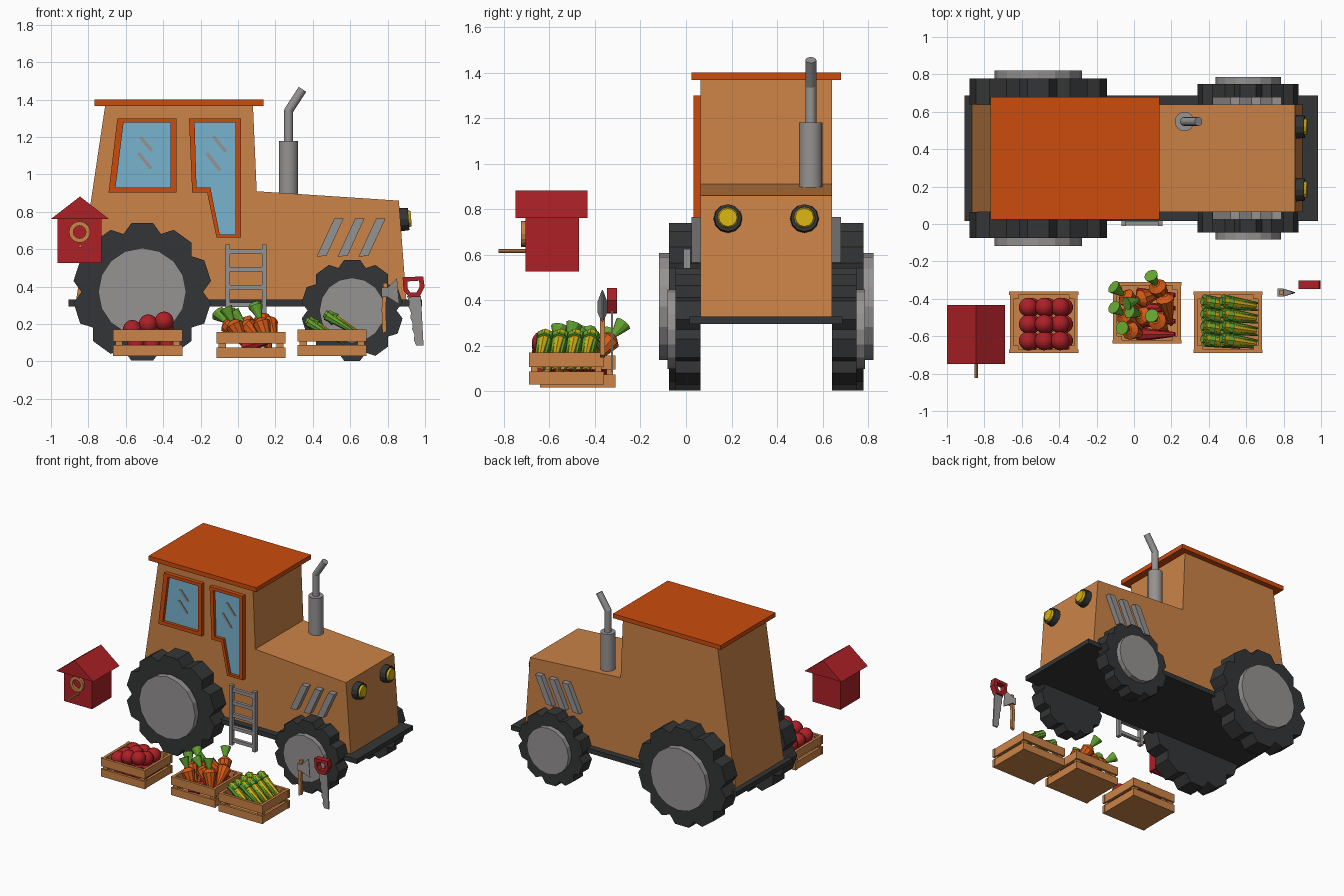
import bpy, bmesh, math
from mathutils import Vector, Matrix

if "Cube" in bpy.data.objects:
    bpy.data.objects.remove(bpy.data.objects["Cube"])

def material(name, r, g, b):
    lin = [((c / 255 + 0.055) / 1.055) ** 2.4 for c in (r, g, b)]
    m = bpy.data.materials.new(name)
    m.diffuse_color = (*lin, 1)
    m.use_nodes = True
    m.node_tree.nodes["Principled BSDF"].inputs["Base Color"].default_value = m.diffuse_color
    return m

TAN = material("tan", 203, 131, 71)
ORANGE = material("roof orange", 204, 76, 14)
DARK = material("rubber dark", 52, 53, 54)
GREY = material("metal grey", 150, 146, 146)
BLUE = material("glass blue", 120, 180, 206)
YELLOW = material("yellow", 214, 178, 18)
RED = material("red", 172, 32, 38)
GREEN = material("leaf green", 100, 164, 48)
CARROT = material("carrot orange", 216, 90, 22)

CY = 0.352  # tractor centre line in y

def finish(name, bm, mat, smooth=False):
    bmesh.ops.recalc_face_normals(bm, faces=bm.faces)
    me = bpy.data.meshes.new(name)
    bm.to_mesh(me)
    bm.free()
    me.materials.append(mat)
    if smooth:
        for p in me.polygons:
            p.use_smooth = True
        me.set_sharp_from_angle(angle=math.radians(40))
    ob = bpy.data.objects.new(name, me)
    bpy.context.collection.objects.link(ob)
    return ob

def prism(name, pts, y0, y1, mat):
    """Extrude an x-z outline from y0 to y1."""
    bm = bmesh.new()
    a = [bm.verts.new((x, y0, z)) for x, z in pts]
    b = [bm.verts.new((x, y1, z)) for x, z in pts]
    bm.faces.new(a)
    bm.faces.new(b)
    n = len(pts)
    for i in range(n):
        j = (i + 1) % n
        bm.faces.new((a[i], a[j], b[j], b[i]))
    return finish(name, bm, mat)

def frame(name, outer, inner, y0, y1, mat):
    """Ring between two matching x-z outlines, from y0 to y1."""
    bm = bmesh.new()
    loops = [[bm.verts.new((x, y, z)) for x, z in pts]
             for pts, y in ((outer, y0), (inner, y0), (inner, y1), (outer, y1))]
    n = len(outer)
    for k in range(4):
        p, q = loops[k], loops[(k + 1) % 4]
        for i in range(n):
            j = (i + 1) % n
            bm.faces.new((p[i], p[j], q[j], q[i]))
    return finish(name, bm, mat)

def box(name, x0, x1, y0, y1, z0, z1, mat):
    return prism(name, [(x0, z0), (x1, z0), (x1, z1), (x0, z1)], y0, y1, mat)

def rod(name, p, q, r1, r2, mat, n=12, smooth=False):
    """Cylinder or cone from p to q."""
    p, q = Vector(p), Vector(q)
    d = q - p
    mtx = Matrix.Translation((p + q) / 2) @ d.to_track_quat('Z', 'Y').to_matrix().to_4x4()
    bm = bmesh.new()
    bmesh.ops.create_cone(bm, cap_ends=True, segments=n, radius1=r1, radius2=r2,
                          depth=d.length, matrix=mtx)
    return finish(name, bm, mat, smooth)

def ball(name, c, r, mat):
    bm = bmesh.new()
    bmesh.ops.create_uvsphere(bm, u_segments=14, v_segments=9, radius=r,
                              matrix=Matrix.Translation(c))
    return finish(name, bm, mat, True)

# Tractor body, base plate and roof
prism("tractor_body", [(-0.865, 0.33), (0.90, 0.33), (0.86, 0.86), (0.10, 0.91),
                       (0.08, 1.37), (-0.71, 1.37)], CY - 0.288, CY + 0.288, TAN)
box("base_plate", -0.905, 0.985, CY - 0.336, CY + 0.336, 0.295, 0.33, DARK)
box("cab_roof", -0.767, 0.136, CY - 0.328, CY + 0.328, 1.367, 1.40, ORANGE)

# Wheels: lobed tyre and raised hub, mirrored on both sides
for label, cx, R, notch, hub, out, hub_out in (("rear", -0.512, 0.372, 0.325, 0.235, 0.427, 0.47),
                                               ("front", 0.61, 0.273, 0.238, 0.175, 0.397, 0.434)):
    outline = []
    for k in range(10):
        for da, r in ((-9, R), (9, R), (18, notch)):
            a = math.radians(90 + 36 * k + da)
            outline.append((cx + r * math.cos(a), R + r * math.sin(a)))
    for s in (-1, 1):
        prism(label + "_tyre", outline, CY + s * 0.288, CY + s * out, DARK)
        rod(label + "_hub", (cx, CY + s * 0.30, R), (cx, CY + s * hub_out, R), hub, hub, GREY, 16)

# Slanted bonnet vents on both sides
for s in (-1, 1):
    for k in range(3):
        o = 0.112 * k
        prism("bonnet_vent", [(0.42 + o, 0.56), (0.473 + o, 0.565), (0.565 + o, 0.765),
                              (0.515 + o, 0.765)], CY + s * 0.28, CY + s * 0.328, GREY)

# Headlights
for s in (-1, 1):
    y = CY + s * 0.168
    rod("headlight_ring", (0.855, y, 0.758), (0.912, y, 0.762), 0.064, 0.06, DARK, 12)
    rod("headlight_lens", (0.90, y, 0.762), (0.926, y, 0.764), 0.052, 0.04, YELLOW, 12)

# Exhaust
rod("exhaust_muffler", (0.27, 0.548, 0.88), (0.27, 0.548, 1.18), 0.052, 0.052, GREY, 16, True)
rod("exhaust_pipe", (0.27, 0.548, 1.17), (0.27, 0.548, 1.34), 0.024, 0.024, GREY, 12, True)
ball("exhaust_elbow", (0.27, 0.548, 1.34), 0.024, GREY)
rod("exhaust_tip", (0.27, 0.548, 1.34), (0.345, 0.548, 1.455), 0.024, 0.024, GREY, 12, True)

# Side windows: frame, glass plate and shine streaks
WINDOWS = {
    "rear_window": ([(-0.645, 1.30), (-0.33, 1.30), (-0.33, 0.903), (-0.692, 0.903)],
                    [(-0.612, 1.277), (-0.36, 1.277), (-0.36, 0.93), (-0.655, 0.93)]),
    "door_window": ([(-0.262, 1.30), (0.016, 1.30), (0.016, 0.663), (-0.115, 0.663),
                     (-0.165, 0.903), (-0.245, 0.903)],
                    [(-0.232, 1.277), (-0.013, 1.277), (-0.013, 0.68), (-0.098, 0.68),
                     (-0.148, 0.93), (-0.222, 0.93)])}
for name, (outer, inner) in WINDOWS.items():
    frame(name + "_frame", outer, inner, 0.034, 0.07, ORANGE)
    prism(name + "_glass", inner, 0.056, 0.065, BLUE)
for x0, z0, x1, z1 in ((-0.52, 1.195, -0.46, 1.13), (-0.53, 1.11, -0.465, 1.035),
                       (-0.13, 1.20, -0.065, 1.125), (-0.165, 1.11, -0.095, 1.025)):
    prism("glass_streak", [(x0 - 0.01, z0), (x0 + 0.006, z0 + 0.008), (x1 + 0.008, z1),
                           (x1 - 0.008, z1 - 0.008)], 0.05, 0.056, GREY)

# Ladder
for x in (-0.067, 0.127):
    box("ladder_rail", x, x + 0.025, -0.012, 0.02, 0.17, 0.625, GREY)
for k in range(5):
    z = 0.575 - 0.095 * k
    box("ladder_rung", -0.05, 0.135, -0.008, 0.016, z, z + 0.025, GREY)

# Birdhouse
box("birdhouse_walls", -0.965, -0.73, -0.705, -0.47, 0.527, 0.77, RED)
prism("birdhouse_roof", [(-1.0, 0.762), (-0.69, 0.762), (-0.845, 0.882)], -0.748, -0.432, RED)
ring = [[(-0.847 + r * math.cos(k * math.pi / 8), 0.692 + r * math.sin(k * math.pi / 8))
         for k in range(16)] for r in (0.057, 0.034)]
frame("birdhouse_hole_ring", ring[0], ring[1], -0.725, -0.70, TAN)
rod("birdhouse_perch", (-0.843, -0.823, 0.617), (-0.843, -0.69, 0.617), 0.009, 0.009, TAN, 8)

# Slatted crates
def crate(x0, y1, z0):
    x1, y0, t = x0 + 0.37, y1 - 0.33, 0.02
    box("crate_floor", x0 + 0.005, x1 - 0.005, y0 + 0.005, y1 - 0.005, z0, z0 + 0.015, TAN)
    for a, b in ((0.0, 0.057), (0.078, 0.14)):
        for ya in (y0, y1 - t):
            box("crate_long_slat", x0, x1, ya, ya + t, z0 + a, z0 + b, TAN)
        for xa in (x0 + 0.004, x1 - t - 0.004):
            box("crate_short_slat", xa, xa + t, y0 + t, y1 - t, z0 + a, z0 + b, TAN)
    for xa in (x0 + 0.012, x1 - 0.05):
        for ya in (y0 + 0.01, y1 - 0.04):
            box("crate_corner_post", xa, xa + 0.038, ya, ya + 0.03, z0 + 0.005, z0 + 0.132, TAN)

crate(-0.667, -0.36, 0.03)
crate(-0.115, -0.31, 0.018)
crate(0.318, -0.36, 0.03)

# Tomatoes in two layers
heights = (0.17, 0.20, 0.215, 0.165, 0.20, 0.18, 0.165, 0.175, 0.17)
for k in range(9):
    x, y = -0.565 + 0.085 * (k % 3), -0.625 + 0.09 * (k // 3)
    ball("tomato", (x, y, heights[k]), 0.052, RED)
    ball("tomato", (x + 0.02, y, 0.095), 0.05, RED)

# Carrots: head position and leaning direction towards the leaves
for head, lean in (((0.125, -0.335, 0.225), (-0.04, 0.07, 0.085)),
                   ((-0.045, -0.39, 0.20), (-0.06, 0.05, 0.05)),
                   ((0.04, -0.40, 0.205), (-0.09, -0.03, 0.06)),
                   ((-0.05, -0.49, 0.195), (-0.05, 0.04, 0.06)),
                   ((-0.02, -0.57, 0.195), (-0.03, 0.01, 0.06)),
                   ((0.125, -0.52, 0.205), (-0.03, 0.03, 0.09)),
                   ((0.045, -0.49, 0.19), (-0.06, 0.02, 0.06)),
                   ((0.165, -0.40, 0.20), (-0.02, 0.08, 0.05))):
    h, d = Vector(head), Vector(lean).normalized()
    tip = h - d * 0.17
    tip.z = max(tip.z, 0.05)
    rod("carrot_root", tip, h, 0.008, 0.05, CARROT, 10)
    rod("carrot_crown", h, h + d * 0.025, 0.05, 0.022, CARROT, 10)
    if head[0] < 0.15:
        rod("carrot_leaves", h + d * 0.02, h + d * 0.10, 0.01, 0.038, GREEN, 10)
# Red roots at the bottom of the carrot crate
for k in range(4):
    y = -0.59 + 0.07 * k
    rod("red_root", (0.22, y, 0.13), (0.02, y, 0.075), 0.012, 0.04, RED, 8)

# Corn cobs wrapped in husks, in two leaning rows
for x, z in ((0.375, 0.215), (0.475, 0.25)):
    for k in range(4):
        y = -0.415 - 0.067 * k
        p, q = Vector((x, y, z)), Vector((x + 0.175, y - 0.025, z - 0.105))
        rod("corn_cob", p, q, 0.03, 0.014, YELLOW, 8)
        rod("corn_base", p - (q - p) * 0.06, p + (q - p) * 0.25, 0.02, 0.036, GREEN, 8)
        for s in (-1, 1):
            o = Vector((0, s * 0.02, -0.006))
            rod("corn_husk", p + o * 0.6, q + o + (q - p) * 0.1, 0.028, 0.004, GREEN, 8)

# Axe: curved handle and wedge head
prism("axe_handle", [(0.772, 0.15), (0.795, 0.16), (0.79, 0.28), (0.80, 0.42), (0.776, 0.42),
                     (0.768, 0.28)], -0.378, -0.356, TAN)
axe = prism("axe_head", [(0.768, 0.345), (0.80, 0.345), (0.862, 0.305), (0.85, 0.445),
                         (0.80, 0.395), (0.768, 0.395)], -0.388, -0.346, GREY)
for v in axe.data.vertices:
    if v.co.x > 0.83:  # sharpen the blade edge
        v.co.y = -0.367 + (v.co.y + 0.367) * 0.1

# Saw: D-shaped handle and tapered blade
frame("saw_handle", [(0.88, 0.45), (0.99, 0.455), (0.998, 0.40), (0.97, 0.345), (0.915, 0.343),
                     (0.885, 0.38)],
      [(0.905, 0.428), (0.968, 0.432), (0.972, 0.40), (0.955, 0.37), (0.922, 0.368),
       (0.907, 0.39)], -0.347, -0.303, RED)
teeth = []
for k in range(10):
    t = k / 9
    teeth.append((0.903 + 0.042 * t + (0.008 if k % 2 else 0), 0.35 - 0.265 * t))
prism("saw_blade", teeth + [(0.992, 0.085), (0.978, 0.35)], -0.33, -0.32, GREY)
